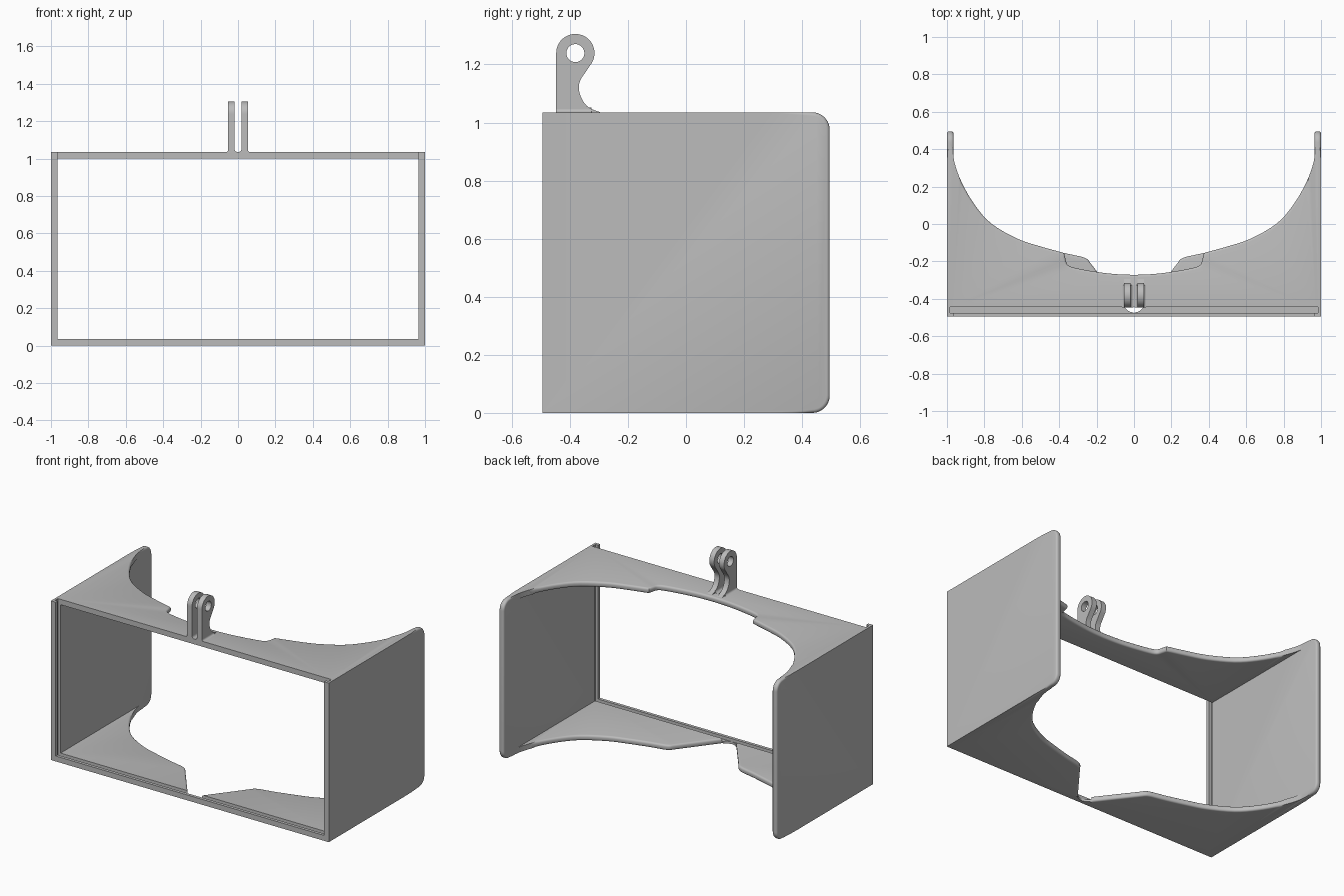
import bpy, bmesh, math
from mathutils import Vector

cube = bpy.data.objects.get("Cube")
if cube:
    bpy.data.objects.remove(cube)

grey = bpy.data.materials.new("plain grey")
grey.use_nodes = True
GREY = (0.5, 0.5, 0.5, 1)
grey.diffuse_color = GREY
grey.node_tree.nodes["Principled BSDF"].inputs["Base Color"].default_value = GREY

HEIGHT, WALL, FRONT, BACK = 1.035, 0.035, -0.495, 0.495
SLOT_FRONT, SLOT_BACK = -0.475, -0.445


def smooth_path(pts, steps=4):
    """Catmull-Rom curve through 2D points."""
    p = [Vector(q) for q in pts]
    p = [2 * p[0] - p[1]] + p + [2 * p[-1] - p[-2]]
    out = []
    for a, b, c, d in zip(p, p[1:], p[2:], p[3:]):
        for i in range(steps):
            t = i / steps
            out.append(0.5 * (2 * b + (c - a) * t + (2 * a - 5 * b + 4 * c - d) * t * t
                              + (3 * b - a - 3 * c + d) * t ** 3))
    return [tuple(q) for q in out] + [tuple(pts[-1])]


def arc(cx, cy, r, start, end, n=10):
    angles = [math.radians(start + (end - start) * i / n) for i in range(n + 1)]
    return [(cx + r * math.cos(a), cy + r * math.sin(a)) for a in angles]


def prism(name, pts, axis, lo, hi, rounded=None, width=0.012):
    """Extrude a 2D outline along an axis; round the cap edges chosen by a rule."""
    place = {"x": lambda u, v, w: (w, u, v),
             "y": lambda u, v, w: (u, w, v),
             "z": lambda u, v, w: (u, v, w)}[axis]
    bm = bmesh.new()
    caps = [[bm.verts.new(place(u, v, w)) for u, v in pts] for w in (lo, hi)]
    n = len(pts)
    for cap in caps:
        bm.faces.new(cap)
    for i in range(n):
        j = (i + 1) % n
        bm.faces.new((caps[0][i], caps[0][j], caps[1][j], caps[1][i]))
    bmesh.ops.recalc_face_normals(bm, faces=bm.faces)
    if rounded:
        edges = [bm.edges.get((cap[i], cap[(i + 1) % n])) for cap in caps
                 for i in range(n) if rounded(pts[i]) and rounded(pts[(i + 1) % n])]
        bmesh.ops.bevel(bm, geom=edges, offset=width, segments=3, profile=0.5,
                        affect="EDGES", clamp_overlap=False)
    mesh = bpy.data.meshes.new(name)
    bm.to_mesh(mesh)
    bm.free()
    mesh.materials.append(grey)
    obj = bpy.data.objects.new(name, mesh)
    bpy.context.collection.objects.link(obj)
    return obj


def cut(obj, cutter):
    bpy.context.view_layer.objects.active = obj
    mod = obj.modifiers.new("cut", "BOOLEAN")
    mod.operation, mod.solver, mod.object = "DIFFERENCE", "EXACT", cutter
    bpy.ops.object.modifier_apply(modifier=mod.name)


def plate(name, front, nose, lo, hi):
    """Horizontal plate with a mirrored face-shaped cutout at the back."""
    edge = 0.97
    sweep = smooth_path([(edge, 0.42), (0.96, 0.33), (0.92, 0.22), (0.85, 0.1), (0.76, 0),
                         (0.62, -0.08), (0.5, -0.12), (0.374, -0.155)])
    half = sweep + nose
    outline = [(-edge, front), (edge, front)] + half + [(-x, y) for x, y in half[-2::-1]]
    return prism(name, outline, "z", lo, hi,
                 lambda p: abs(p[0]) < 0.94 and p[1] > front + 0.04)


# Top plate with a shallow brow step, bottom plate with a deep nose notch
brow = smooth_path([(0.366, -0.19), (0.355, -0.218), (0.315, -0.235), (0.2, -0.256),
                    (0.1, -0.268), (0, -0.272)], 3)
nose = smooth_path([(0.28, -0.175), (0.25, -0.188), (0.232, -0.21)], 3) + smooth_path(
    [(0.07, -0.42), (0.05, -0.446), (0.03, -0.465), (0, -0.475)], 3)
top_plate = plate("top_plate", SLOT_BACK, brow, HEIGHT - WALL, HEIGHT)
bottom_plate = plate("bottom_plate", FRONT, nose, 0, WALL)
parts = [top_plate, bottom_plate]

# Side walls with rounded rear corners
R = 0.06
wall_outline = ([(FRONT, 0)] + arc(BACK - R, R, R, -90, 0)
                + arc(BACK - R, HEIGHT - R, R, 0, 90) + [(FRONT, HEIGHT)])
walls = []
for name, side in (("left_wall", 1), ("right_wall", -1)):
    lo, hi = sorted((side * (1 - WALL), side))
    walls.append(prism(name, wall_outline, "x", lo, hi, lambda p: p[0] > BACK - R - 0.001))
parts += walls

# Panel slot, open at the top
slot = prism("slot_cutter", [(-0.985, SLOT_FRONT), (0.985, SLOT_FRONT),
                             (0.985, SLOT_BACK), (-0.985, SLOT_BACK)], "z", 0.015, 1.2)
for obj in walls + [bottom_plate]:
    cut(obj, slot)

# Two-pronged mount with a pin hole and flared feet
CY, CZ = -0.381, 1.239
finger = ([(CY - 0.066, HEIGHT - 0.01)] + arc(CY, CZ, 0.066, 180, -40, 32)
          + smooth_path([(-0.343, 1.178), (-0.364, 1.145), (-0.369, 1.115), (-0.358, 1.08),
                         (-0.335, 1.052), (-0.295, HEIGHT)]) + [(-0.295, HEIGHT - 0.01)])
hole = prism("hole_cutter", arc(CY, CZ, 0.031, 0, 348.75, 31), "x", -0.2, 0.2)
for name, side in (("left", 1), ("right", -1)):
    inner, outer = side * 0.018, side * 0.053
    prong = prism(name + "_prong", finger, "x", min(inner, outer), max(inner, outer))
    cut(prong, hole)
    parts.append(prong)
    for place, x, way, r in (("outer", outer, side, 0.012), ("inner", inner, -side, 0.016)):
        flare = [(x, HEIGHT - 0.002)] + [
            (x + way * u, HEIGHT + v) for u, v in arc(r, r, r, 270, 180, 6)]
        parts.append(prism(name + "_" + place + "_foot", flare, "y", CY - 0.066, -0.325))

for cutter in (slot, hole):
    bpy.data.objects.remove(cutter)

# Smooth curved surfaces, keep crisp edges
bpy.ops.object.select_all(action="DESELECT")
for obj in parts:
    obj.select_set(True)
bpy.context.view_layer.objects.active = top_plate
bpy.ops.object.shade_smooth_by_angle(angle=math.radians(32))
